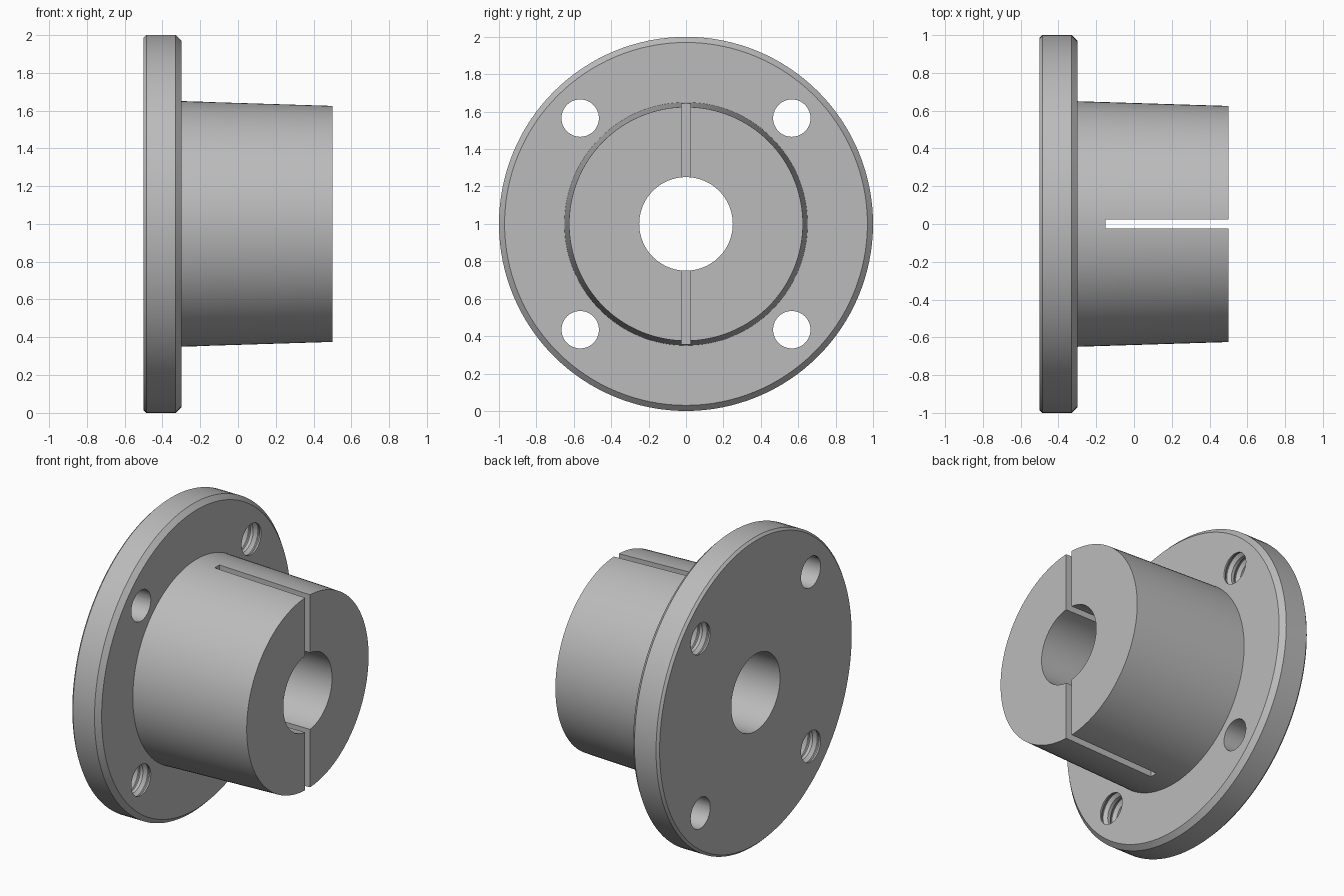
import bpy, bmesh, math
from mathutils import Matrix, Vector

if "Cube" in bpy.data.objects:
    bpy.data.objects.remove(bpy.data.objects["Cube"])

steel = bpy.data.materials.new("grey steel")
steel.use_nodes = True
GREY = (0.5, 0.5, 0.5, 1)
steel.diffuse_color = GREY
steel.node_tree.nodes["Principled BSDF"].inputs["Base Color"].default_value = GREY

CENTRE = Vector((0, 0, 1))
FACE_BACK, FACE_FRONT, HUB_END = -0.5, -0.3, 0.5
HOLE_R = 0.1


def finish(name, bm):
    bmesh.ops.recalc_face_normals(bm, faces=bm.faces)
    mesh = bpy.data.meshes.new(name)
    bm.to_mesh(mesh)
    bm.free()
    mesh.materials.append(steel)
    obj = bpy.data.objects.new(name, mesh)
    bpy.context.collection.objects.link(obj)
    return obj


def lathe(name, profile, centre, sides, ring=False):
    """Turn (x, radius) points about an axis along x."""
    bm = bmesh.new()
    loops = []
    for x, r in profile:
        angles = [2 * math.pi * i / sides for i in range(sides)]
        loops.append([bm.verts.new(centre + Vector((x, r * math.cos(a), r * math.sin(a))))
                      for a in angles])
    pairs = list(zip(loops, loops[1:]))
    if ring:
        pairs.append((loops[-1], loops[0]))
    else:
        bm.faces.new(loops[0])
        bm.faces.new(loops[-1])
    for a, b in pairs:
        for i in range(sides):
            j = (i + 1) % sides
            bm.faces.new((a[i], a[j], b[j], b[i]))
    return finish(name, bm)


def cut(body, cutter):
    cutter.hide_render = True
    mod = body.modifiers.new(cutter.name, 'BOOLEAN')
    mod.operation = 'DIFFERENCE'
    mod.solver = 'EXACT'
    mod.object = cutter
    bpy.context.view_layer.objects.active = body
    bpy.ops.object.modifier_apply(modifier=mod.name)
    bpy.data.objects.remove(cutter)


# Flange, tapered hub and bore turned as one closed profile
bushing = lathe("flanged_bushing", [
    (FACE_BACK, 0.25), (FACE_BACK, 0.985), (FACE_BACK + 0.015, 1.0),
    (FACE_FRONT - 0.03, 1.0), (FACE_FRONT, 0.97), (FACE_FRONT, 0.65),
    (HUB_END, 0.625), (HUB_END, 0.25)], CENTRE, 128, ring=True)

# Clamping slot splitting the hub through top and bottom
bm = bmesh.new()
bmesh.ops.create_cube(bm, size=1, matrix=Matrix.Translation((0.225, 0, 1))
                      @ Matrix.Diagonal((0.75, 0.05, 1.6, 1)))
cut(bushing, finish("slot_cutter", bm))

# Bolt holes: one diagonal pair plain, the other with thread grooves
plain = [(FACE_BACK - 0.1, HOLE_R), (FACE_FRONT + 0.1, HOLE_R)]
threaded = [plain[0]]
GROOVES = 3
pitch = (FACE_FRONT - FACE_BACK) / GROOVES
for k in range(GROOVES):
    x = FACE_BACK + pitch * k
    for t, r in ((0.15, 0), (0.45, 0.018), (0.55, 0.018), (0.85, 0)):
        threaded.append((x + pitch * t, HOLE_R + r))
threaded.append(plain[1])

for sy in (-1, 1):
    for sz in (-1, 1):
        profile = threaded if sy == sz else plain
        spot = CENTRE + Vector((0, sy, sz)) * 0.8 / math.sqrt(2)
        cut(bushing, lathe("hole_cutter", profile, spot, 48))

# Smooth the turned surfaces and keep the machined edges sharp
bpy.ops.object.select_all(action='DESELECT')
bushing.select_set(True)
bpy.context.view_layer.objects.active = bushing
bpy.ops.object.shade_smooth_by_angle(angle=math.radians(25))
